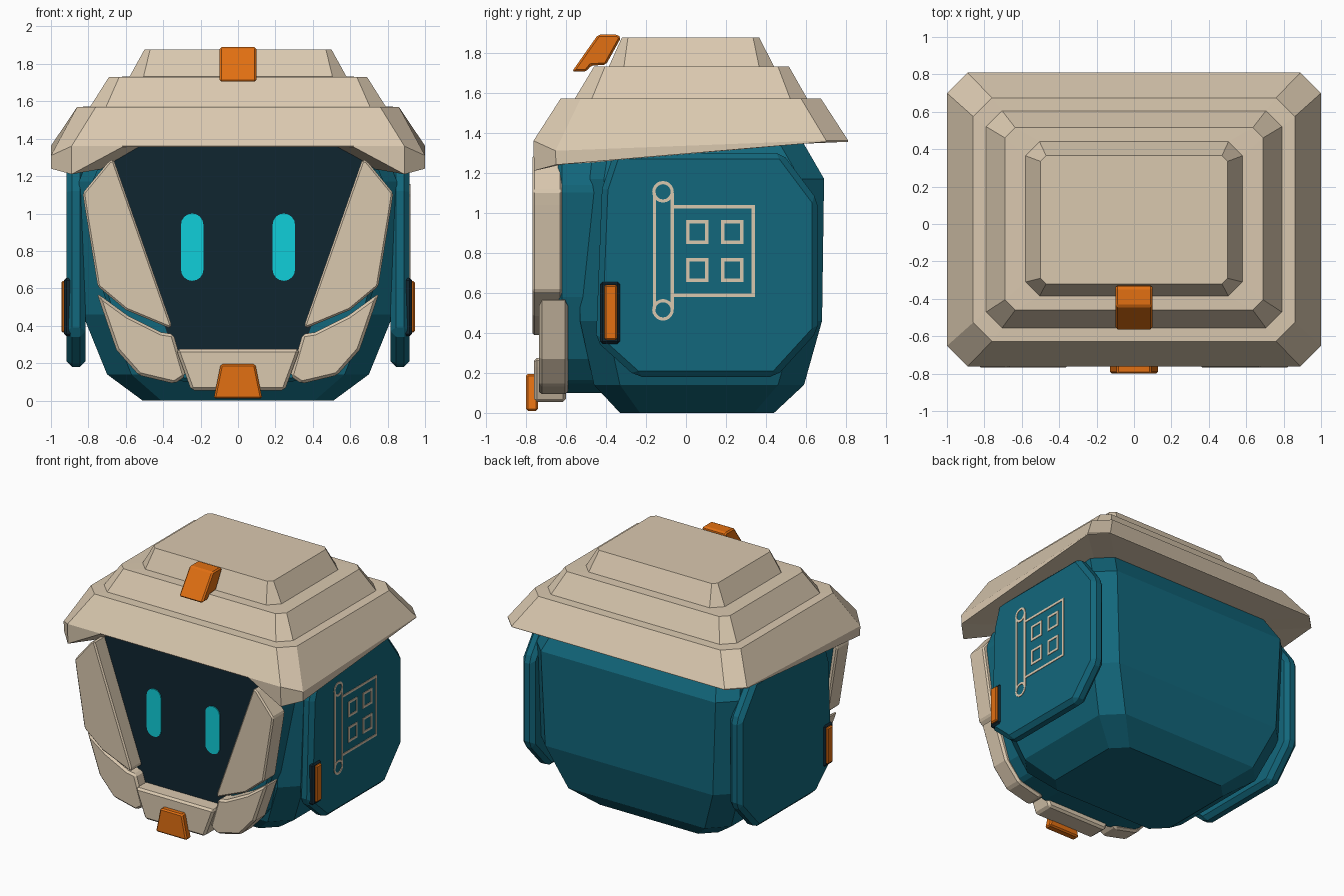
import bpy, bmesh, math

if "Cube" in bpy.data.objects:
    bpy.data.objects.remove(bpy.data.objects["Cube"])


def material(name, rgb):
    m = bpy.data.materials.new(name)
    m.diffuse_color = (*rgb, 1)
    m.use_nodes = True
    m.node_tree.nodes["Principled BSDF"].inputs["Base Color"].default_value = m.diffuse_color
    return m


SAND = material("sand", (0.70, 0.58, 0.43))
TEAL = material("teal", (0.006, 0.135, 0.20))
DARK = material("dark_navy", (0.005, 0.019, 0.03))
CYAN = material("cyan", (0.005, 0.62, 0.70))
ORANGE = material("orange", (0.76, 0.16, 0.006))


def finish(name, bm, mat, bevel=0.0):
    bmesh.ops.recalc_face_normals(bm, faces=bm.faces[:])
    me = bpy.data.meshes.new(name)
    bm.to_mesh(me)
    bm.free()
    ob = bpy.data.objects.new(name, me)
    bpy.context.collection.objects.link(ob)
    me.materials.append(mat)
    if bevel:
        b = ob.modifiers.new("bevel", 'BEVEL')
        b.width, b.segments, b.limit_method = bevel, 1, 'ANGLE'
        b.angle_limit = math.radians(25)
    return ob


def loft(name, rings, mat):
    """Skin a stack of equal-length rings and cap both ends."""
    bm = bmesh.new()
    vs = [[bm.verts.new(p) for p in r] for r in rings]
    n = len(rings[0])
    for a, b in zip(vs, vs[1:]):
        for i in range(n):
            j = (i + 1) % n
            bm.faces.new((a[i], a[j], b[j], b[i]))
    bm.faces.new(vs[0])
    bm.faces.new(vs[-1])
    return finish(name, bm, mat)


def plate(name, pts, axis, a, b, mat, bevel=0.0, flip=1):
    """Extrude a 2D outline along an axis: 'y' takes (x, z), 'x' takes (y, z)."""
    bm = bmesh.new()
    put = (lambda p, d: (p[0] * flip, d, p[1])) if axis == 'y' else (lambda p, d: (d * flip, p[0], p[1]))
    lo = [bm.verts.new(put(p, a)) for p in pts]
    hi = [bm.verts.new(put(p, b)) for p in pts]
    bm.faces.new(lo)
    bm.faces.new(hi)
    n = len(pts)
    for i in range(n):
        j = (i + 1) % n
        bm.faces.new((lo[i], lo[j], hi[j], hi[i]))
    return finish(name, bm, mat, bevel)


def mirror_pts(half):
    return half + [(-x, z) for x, z in reversed(half)]


def rect(y0, y1, z0, z1):
    return [(y0, z0), (y1, z0), (y1, z1), (y0, z1)]


def octagon(hx, y0, y1, c, z):
    """Chamfered rectangle; two additional points sit on the front edge."""
    f = hx * 0.62
    xy = [(-f, y0), (f, y0), (hx - c, y0), (hx, y0 + c), (hx, y1 - c),
          (hx - c, y1), (c - hx, y1), (-hx, y1 - c), (-hx, y0 + c), (c - hx, y0)]
    zs = z if isinstance(z, (list, tuple)) else [z] * 4   # front, front corner, side front, back
    order = [0, 0, 1, 2, 3, 3, 3, 3, 2, 1]
    return [(x, y, zs[k]) for (x, y), k in zip(xy, order)]


# Stepped hat with a notched, sloping brim
loft("hat", [
    octagon(0.76, -0.58, 0.58, 0.10, (1.36, 1.25, 1.25, 1.345)),
    octagon(1.0, -0.76, 0.81, 0.11, (1.355, 1.21, 1.24, 1.355)),
    octagon(1.0, -0.762, 0.81, 0.11, (1.36, 1.36, 1.31, 1.362)),
    octagon(0.86, -0.627, 0.675, 0.10, 1.57),
    octagon(0.79, -0.555, 0.605, 0.085, 1.572),
    octagon(0.69, -0.46, 0.515, 0.055, 1.73),
    octagon(0.58, -0.385, 0.44, 0.075, 1.732),
    octagon(0.50, -0.32, 0.365, 0.03, 1.877)], SAND)

plate("hat_crest", [(-0.57, 1.705), (-0.44, 1.89), (-0.34, 1.89), (-0.325, 1.875),
                    (-0.40, 1.74), (-0.475, 1.735), (-0.50, 1.705)],
      'x', -0.098, 0.098, ORANGE, 0.01)

# Faceted head shell
loft("head_shell", [
    octagon(0.51, -0.33, 0.44, 0.10, 0.0),
    octagon(0.70, -0.46, 0.59, 0.13, 0.14),
    octagon(0.83, -0.53, 0.68, 0.13, 0.46),
    octagon(0.85, -0.53, 0.69, 0.12, 1.17),
    octagon(0.78, -0.50, 0.58, 0.12, 1.36),
    octagon(0.70, -0.45, 0.50, 0.12, 1.45)], TEAL)

# Face: backing, visor and eyes
plate("face_backing", mirror_pts([(0.70, 1.36), (0.80, 1.12), (0.72, 0.58), (0.62, 0.27),
                                  (0.52, 0.15), (0.28, 0.10)]), 'y', -0.64, -0.40, TEAL, 0.02)
plate("visor", mirror_pts([(0.71, 1.37), (0.40, 0.42), (0.32, 0.20)]), 'y', -0.648, -0.60, DARK)
for s in (-1, 1):
    r = 0.06
    eye = [(s * 0.245 + r * math.cos(t), (0.94 if k < 9 else 0.70) + r * math.sin(t))
           for k in range(18) for t in [math.pi * (k if k < 9 else k - 1) / 8]]
    plate("eye", eye, 'y', -0.655, -0.645, CYAN)

# Mask armour, mirrored left and right
UPPER = [(0.665, 1.29), (0.69, 1.28), (0.83, 1.11), (0.82, 1.04), (0.75, 0.61),
         (0.60, 0.485), (0.36, 0.385), (0.355, 0.405)]
LOWER = [(0.755, 0.575), (0.65, 0.27), (0.53, 0.135), (0.34, 0.09), (0.28, 0.13),
         (0.345, 0.355), (0.41, 0.365), (0.59, 0.455)]
for s in (-1, 1):
    plate("upper_guard", UPPER, 'y', -0.768, -0.62, SAND, 0.015, s)
    plate("lower_guard", LOWER, 'y', -0.735, -0.59, SAND, 0.015, s)
plate("chin_guard", mirror_pts([(0.33, 0.275), (0.315, 0.23), (0.25, 0.055)]),
      'y', -0.76, -0.60, SAND, 0.015)
plate("chin_badge", mirror_pts([(0.092, 0.195), (0.13, 0.01)]), 'y', -0.80, -0.74, ORANGE, 0.01)

# Side pads with clips
PAD = [(-0.42, 1.12), (-0.36, 1.30), (0.48, 1.30), (0.66, 1.06), (0.66, 0.41),
       (0.45, 0.18), (-0.25, 0.18), (-0.45, 0.36)]
for s in (-1, 1):
    plate("side_pad", PAD, 'x', 0.815, 0.918, TEAL, 0.03, s)
    plate("clip_base", rect(-0.43, -0.33, 0.345, 0.655), 'x', 0.88, 0.93, DARK, 0.012, s)
    plate("clip", rect(-0.408, -0.345, 0.365, 0.64), 'x', 0.91, 0.945, ORANGE, 0.008, s)

# Scroll emblem on the right pad, laid out in thin strips
X0, X1, W = 0.912, 0.922, 0.017


def frame(name, y0, y1, z0, z1):
    for r in ((y0, y1, z0, z0 + W), (y0, y1, z1 - W, z1),
              (y0, y0 + W, z0 + W, z1 - W), (y1 - W, y1, z0 + W, z1 - W)):
        plate(name, rect(*r), 'x', X0, X1, SAND)


frame("scroll_sheet", -0.078, 0.345, 0.58, 1.038)
for y in (0.0, 0.175):
    for z in (0.655, 0.845):
        frame("scroll_square", y, y + 0.112, z, z + 0.118)
for y in (-0.166, -0.078):
    plate("scroll_rod", rect(y, y + W, 0.52, 1.10), 'x', X0, X1, SAND)
for z in (1.105, 0.515):
    n = 20
    for i in range(n):
        t, u = 2 * math.pi * i / n, 2 * math.pi * (i + 1) / n
        plate("scroll_ring", [(-0.115 + r * math.cos(a), z + r * math.sin(a))
                              for r, a in ((0.038, t), (0.054, t), (0.054, u), (0.038, u))],
              'x', X0, X1, SAND)
